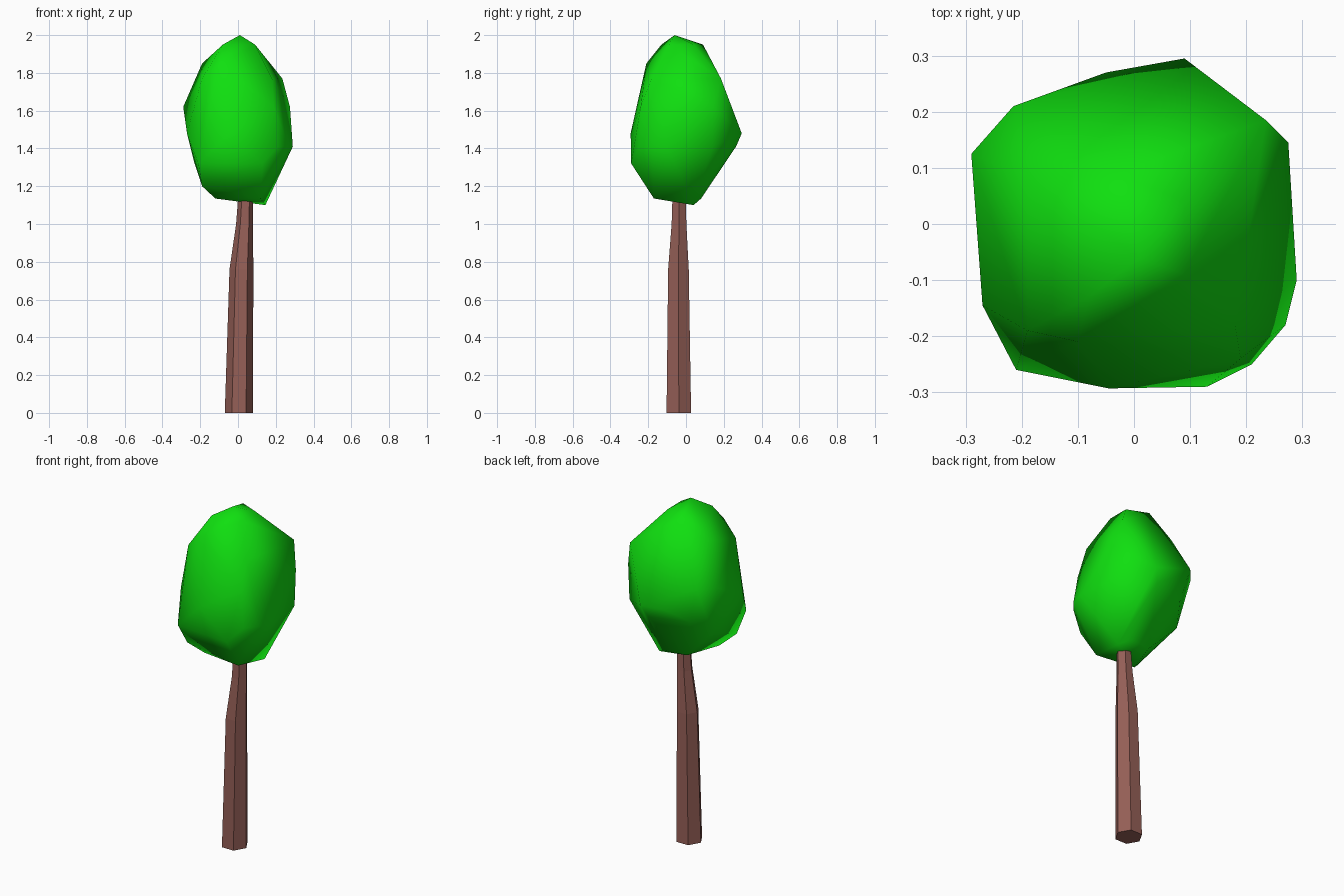
import bpy
import bmesh
from math import cos, sin, radians

default_cube = bpy.data.objects.get("Cube")
if default_cube:
    bpy.data.objects.remove(default_cube, do_unlink=True)


def make_material(name, red, green, blue):
    material = bpy.data.materials.new(name)
    material.use_nodes = True
    colour = (red, green, blue, 1)
    material.diffuse_color = colour
    material.node_tree.nodes["Principled BSDF"].inputs["Base Color"].default_value = colour
    return material


def make_object(name, bm, material, smooth):
    bmesh.ops.recalc_face_normals(bm, faces=bm.faces)
    for face in bm.faces:
        face.smooth = smooth
    mesh = bpy.data.meshes.new(name)
    bm.to_mesh(mesh)
    bm.free()
    mesh.materials.append(material)
    created = bpy.data.objects.new(name, mesh)
    bpy.context.collection.objects.link(created)
    return created


bark = make_material("bark brown", 0.3, 0.115, 0.095)
leaves = make_material("leaf green", 0.005, 0.74, 0.005)

# Trunk: six-sided loft that leans to +x near the top
# Each ring holds height, centre x, centre y, radius
trunk_rings = [
    (0, 0.005, -0.038, 0.075),
    (0.76, 0.018, -0.04, 0.063),
    (1.0, 0.035, -0.037, 0.045),
    (1.2, 0.043, -0.037, 0.038),
]
SIDES = 6
bm = bmesh.new()
rings = []
for height, centre_x, centre_y, radius in trunk_rings:
    ring = []
    for side in range(SIDES):
        angle = radians(side * 360 / SIDES)
        ring.append(bm.verts.new((centre_x + radius * cos(angle),
                                  centre_y + radius * sin(angle), height)))
    rings.append(ring)
for lower, upper in zip(rings, rings[1:]):
    for side in range(SIDES):
        following = (side + 1) % SIDES
        bm.faces.new((lower[side], lower[following], upper[following], upper[side]))
bm.faces.new(rings[0])
bm.faces.new(rings[-1])
make_object("trunk", bm, bark, smooth=False)

# Crown: smooth faceted hull around a few irregular cross-sections by height
crown_sections = {
    1.1: [(0.145, 0.04)],
    1.135: [(-0.12, -0.14), (0.12, -0.17), (-0.05, 0.06), (0.08, 0.08)],
    1.2: [(-0.19, -0.2)],
    1.32: [(-0.21, -0.26), (0.13, -0.29), (-0.23, 0.08)],
    1.41: [(0.29, -0.1), (0.27, -0.18), (0.21, -0.25), (0.27, 0.14),
           (0.06, 0.265), (-0.16, 0.19)],
    1.48: [(-0.045, -0.293), (-0.27, -0.145), (0.09, 0.295), (-0.05, 0.27)],
    1.62: [(0.275, 0.145), (0.19, -0.24), (-0.29, 0.125), (-0.215, 0.21)],
    1.77: [(0.235, 0.185), (-0.19, -0.19), (0.18, -0.18)],
    1.85: [(-0.1, -0.21), (-0.19, 0.08)],
    1.95: [(0.09, 0.04), (-0.08, -0.13), (-0.03, 0.09), (0.09, -0.09)],
    2.0: [(0.01, -0.06)],
}
bm = bmesh.new()
for height, outline in crown_sections.items():
    for x, y in outline:
        bm.verts.new((x, y, height))
hull = bmesh.ops.convex_hull(bm, input=bm.verts)
unused = [v for v in bm.verts if not v.link_faces]
bmesh.ops.delete(bm, geom=unused, context="VERTS")
make_object("leafy_crown", bm, leaves, smooth=True)
